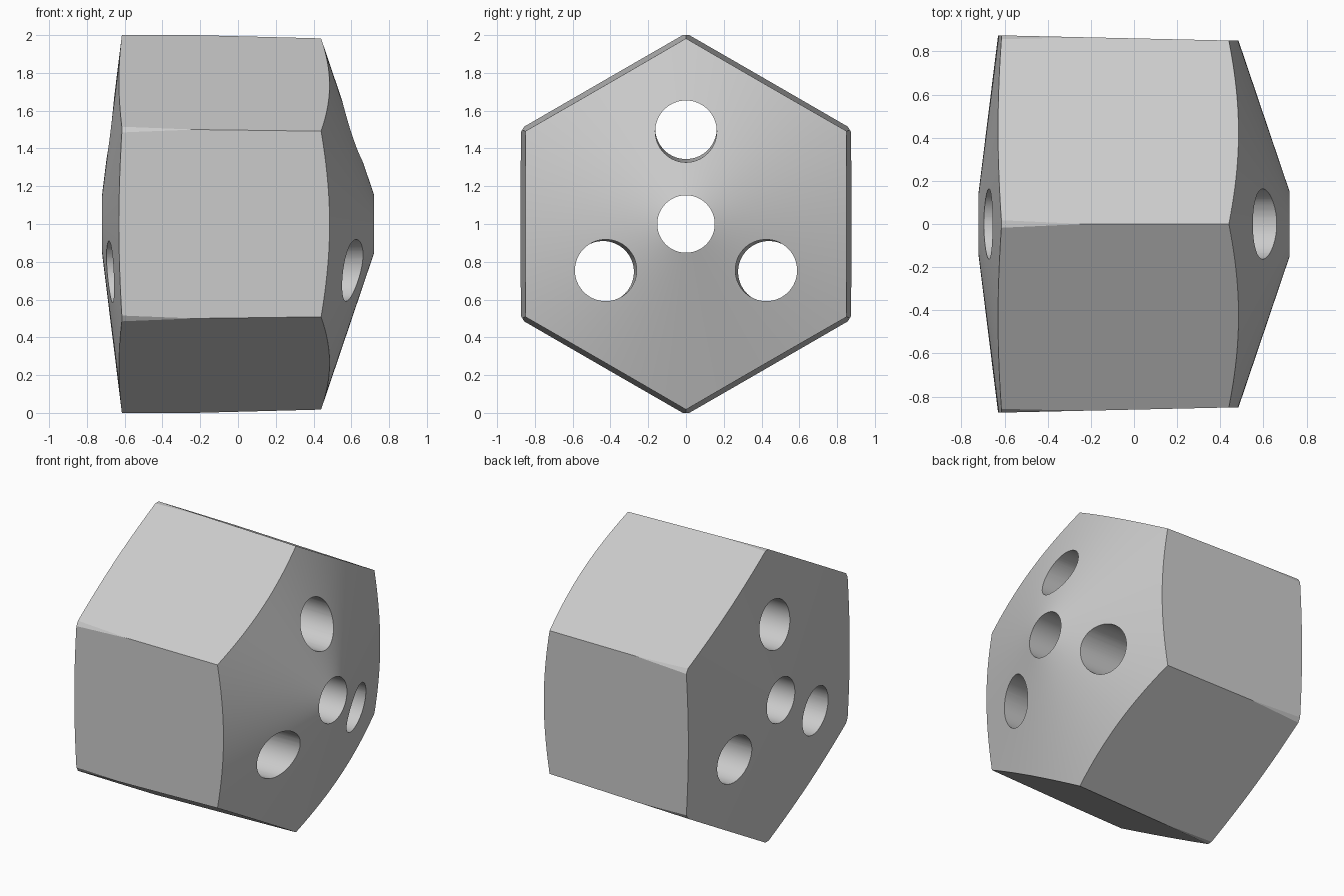
import bpy, bmesh
from math import cos, sin, pi, radians
from mathutils import Vector, Matrix

cube = bpy.data.objects.get("Cube")
if cube:
    bpy.data.objects.remove(cube)

CENTRE = Vector((0, 0, 1))

steel = bpy.data.materials.new("plain_grey")
steel.use_nodes = True
GREY = (0.6, 0.6, 0.6, 1)
steel.diffuse_color = GREY
steel.node_tree.nodes["Principled BSDF"].inputs["Base Color"].default_value = GREY


def make_object(name, bm):
    bmesh.ops.recalc_face_normals(bm, faces=bm.faces[:])
    mesh = bpy.data.meshes.new(name)
    bm.to_mesh(mesh)
    bm.free()
    mesh.materials.append(steel)
    obj = bpy.data.objects.new(name, mesh)
    bpy.context.collection.objects.link(obj)
    return obj


def radial(angle):
    return Vector((0, cos(angle), sin(angle)))


def turned_ring(name, profile, steps, start):
    """Spin a closed (x, radius) outline around the long axis."""
    bm = bmesh.new()
    verts = [bm.verts.new(CENTRE + Vector((x, 0, 0)) + radial(start) * r)
             for x, r in profile]
    edges = [bm.edges.new(pair) for pair in zip(verts, verts[1:] + verts[:1])]
    bmesh.ops.spin(bm, geom=verts + edges, cent=CENTRE, axis=(1, 0, 0),
                   angle=2 * pi, steps=steps, use_merge=True)
    bmesh.ops.remove_doubles(bm, verts=bm.verts[:], dist=0.0001)
    return make_object(name, bm)


def carve(body, cutter, operation):
    cutter.hide_render = True
    mod = body.modifiers.new(cutter.name, "BOOLEAN")
    mod.operation = operation
    mod.solver = "EXACT"
    mod.object = cutter
    bpy.ops.object.modifier_apply(modifier=mod.name)
    bpy.data.objects.remove(cutter)


# Turned blank: shallow cone, rim cylinder, steeper cone and the centre bore
BORE = 0.152
body = turned_ring("hexagonal_block",
                   [(-0.72, BORE), (-0.615, 1), (0.434, 1), (0.721, BORE)],
                   240, radians(90.75))
bpy.ops.object.select_all(action="DESELECT")
bpy.context.view_layer.objects.active = body
body.select_set(True)

# Three outer holes, spreading slightly towards the shallow end
bm = bmesh.new()
for k in range(3):
    out = radial(radians(90 + 120 * k))
    axis = Vector((1, 0, 0)) - out * 0.0127
    turn = axis.to_track_quat("Z", "Y").to_matrix().to_4x4()
    bmesh.ops.create_cone(bm, cap_ends=True, segments=64, radius1=0.163,
                          radius2=0.163, depth=3,
                          matrix=Matrix.Translation(CENTRE + out * 0.498) @ turn)
carve(body, make_object("outer_holes", bm), "DIFFERENCE")

# Six flats with corners at top and bottom, tapering to the steep end
flats = turned_ring("six_flats", [(-1, 0.05), (-1, 1.02), (1, 0.968), (1, 0.05)],
                    6, radians(90))
carve(body, flats, "INTERSECT")

# Smooth curved surfaces, crisp edges
bpy.ops.object.shade_smooth_by_angle(angle=radians(20))
